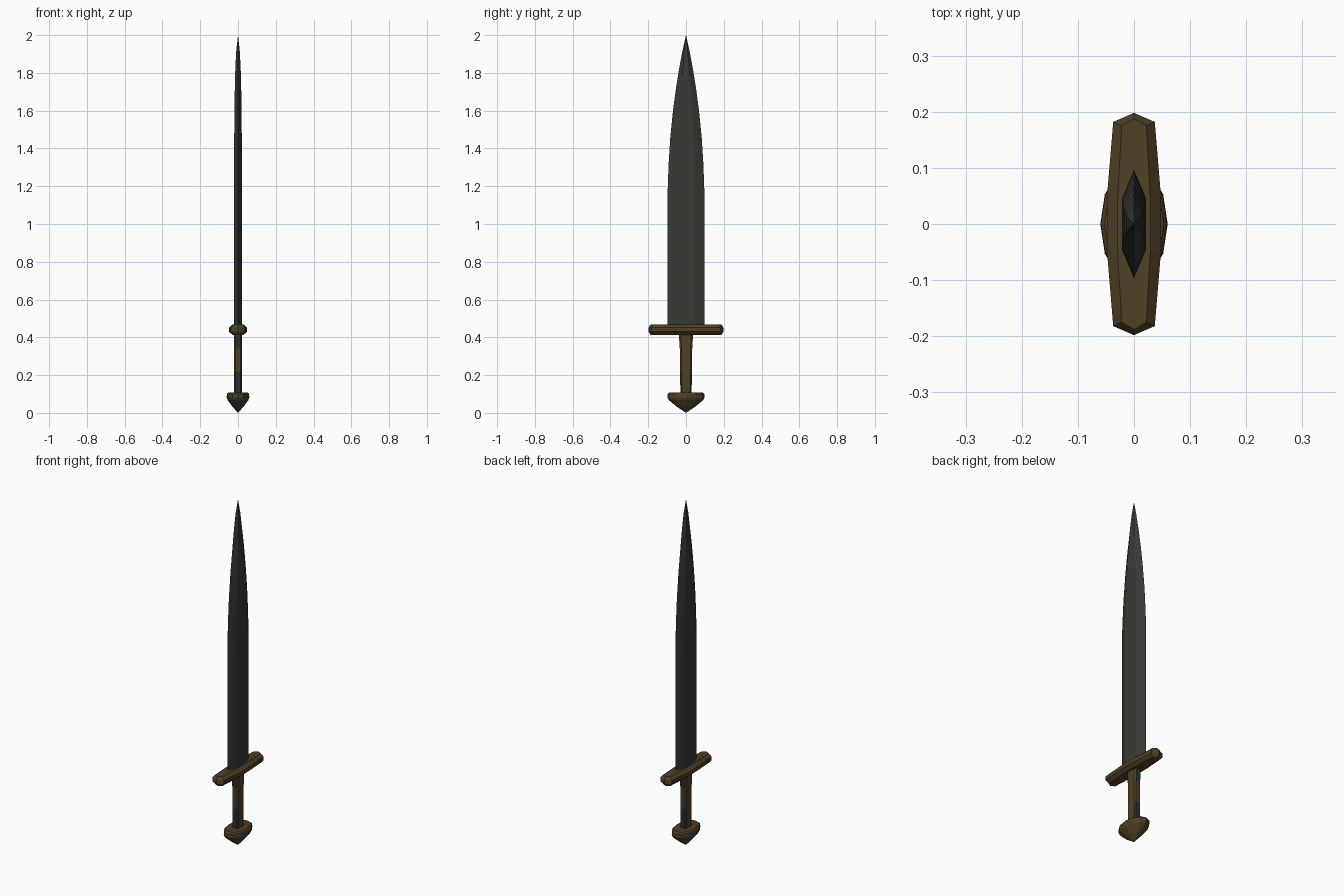
import bpy, bmesh

if "Cube" in bpy.data.objects:
    bpy.data.objects.remove(bpy.data.objects["Cube"])


def material(name, rgb):
    m = bpy.data.materials.new(name)
    m.diffuse_color = (*rgb, 1)
    m.use_nodes = True
    m.node_tree.nodes["Principled BSDF"].inputs["Base Color"].default_value = m.diffuse_color
    return m


steel = material("dark steel", (0.040, 0.041, 0.034))
bronze = material("dark bronze", (0.080, 0.052, 0.019))
tang = material("dark slate", (0.026, 0.030, 0.031))


def outline(quarter):
    """Mirror points of the +x +y quarter (from the y axis to the x axis) all round."""
    pts = list(quarter)
    pts += [(x, -y) for x, y in reversed(pts) if y > 0]
    pts += [(-x, y) for x, y in reversed(pts) if x > 0]
    return pts


def loft(name, rings, mats, tip=None, smooth=None):
    """Skin a stack of (z, outline) rings; tip is 'top' or 'bottom' for a point."""
    bm = bmesh.new()
    loops = [[bm.verts.new((x, y, z)) for x, y in pts] for z, pts in rings]
    n = len(loops[0])
    for a, b in zip(loops, loops[1:]):
        for i in range(n):
            j = (i + 1) % n
            bm.faces.new((a[i], a[j], b[j], b[i]))
    bm.faces.new(loops[0])
    bm.faces.new(loops[-1])
    if tip:
        bmesh.ops.pointmerge(bm, verts=loops[-1 if tip == "top" else 0],
                             merge_co=(0, 0, rings[-1 if tip == "top" else 0][0]))
    bmesh.ops.recalc_face_normals(bm, faces=bm.faces)
    me = bpy.data.meshes.new(name)
    bm.to_mesh(me)
    bm.free()
    ob = bpy.data.objects.new(name, me)
    bpy.context.collection.objects.link(ob)
    for m in mats:
        me.materials.append(m)
    if smooth:
        bpy.ops.object.select_all(action="DESELECT")
        ob.select_set(True)
        bpy.context.view_layer.objects.active = ob
        bpy.ops.object.shade_smooth_by_angle(angle=smooth)
    return ob


# Blade: flat hexagonal section narrowing in a leaf curve (z, half width, half thickness)
blade_profile = [(0.45, 0.097, 0.021), (1.18, 0.097, 0.021), (1.32, 0.092, 0.021),
                 (1.46, 0.083, 0.020), (1.60, 0.069, 0.019), (1.72, 0.053, 0.017),
                 (1.83, 0.035, 0.014), (1.92, 0.018, 0.009), (2.0, 0.001, 0.001)]
loft("blade", [(z, outline([(0, w), (t, 0.48 * w)])) for z, w, t in blade_profile],
     [steel], tip="top", smooth=0.35)

# Cross guard: long bar with pointed ends and bevelled rims
body = [(0, 0.198), (0.037, 0.182), (0.048, 0.05)]
rim = [(0, 0.188), (0.022, 0.175), (0.029, 0.05)]
loft("cross_guard", [(0.413, outline(rim)), (0.430, outline(body)),
                     (0.451, outline(body)), (0.468, outline(rim))], [bronze])

# Grip: bronze scales on the broad sides, dark tang on the narrow sides
grip_profile = [(0.09, 0.030), (0.22, 0.031), (0.34, 0.033), (0.42, 0.038)]
grip = loft("grip", [(z, outline([(0.013, w), (0.020, 0.72 * w)]))
                     for z, w in grip_profile], [bronze, tang])
for f in grip.data.polygons:
    if abs(f.normal.y) > 0.6 and not 0.22 < f.center.z < 0.34:
        f.material_index = 1

# Pommel: flattened, faceted cap running to a point underneath
pommel_profile = [(0.0, 0.01), (0.035, 0.52), (0.068, 0.92), (0.082, 1.0),
                  (0.100, 0.98), (0.108, 0.88)]
section = [(0, 0.099), (0.030, 0.088), (0.052, 0.053), (0.060, 0)]
loft("pommel", [(z, outline([(x * s, y * s) for x, y in section]))
                for z, s in pommel_profile], [bronze], tip="bottom")
